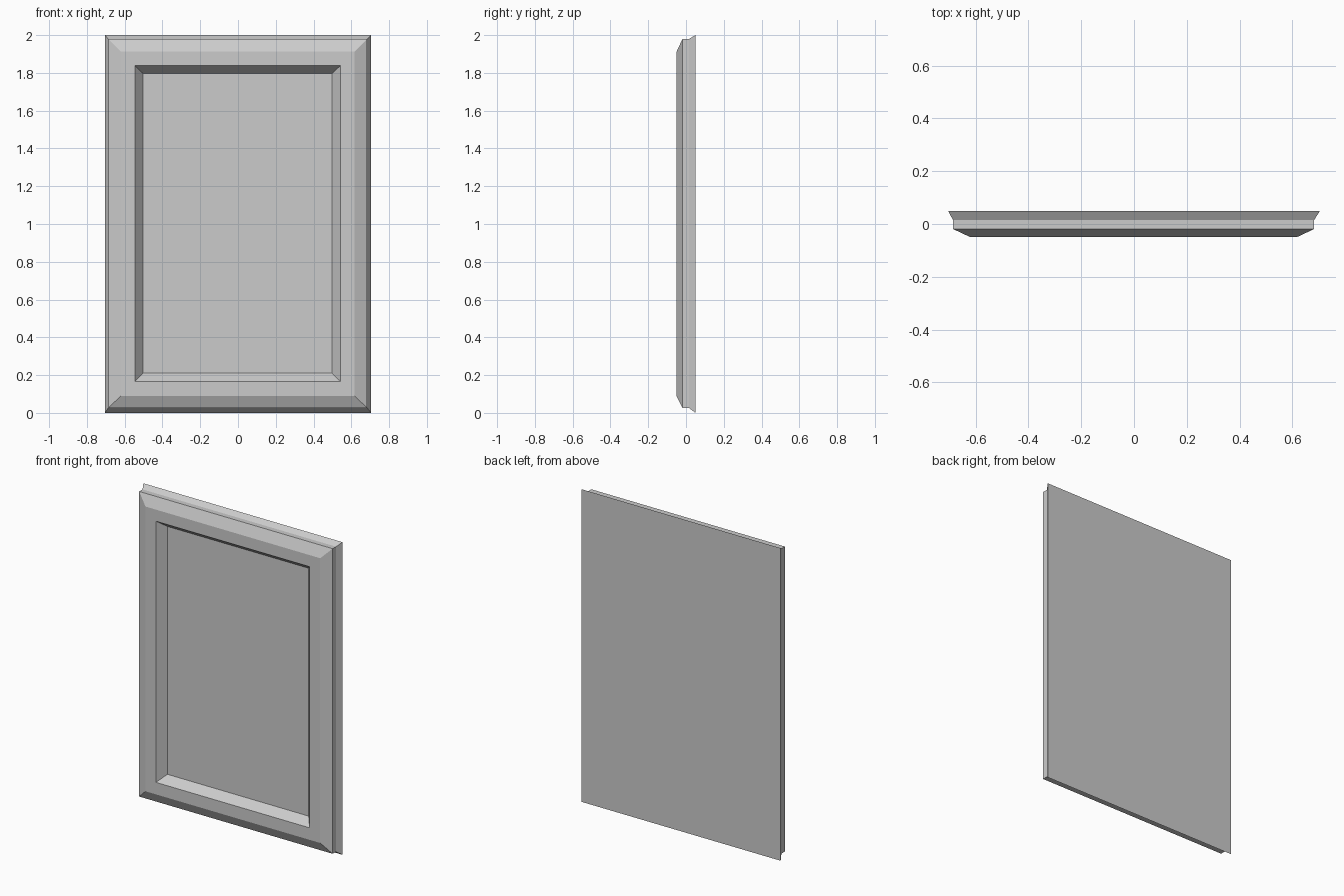
import bpy
import bmesh

default_cube = bpy.data.objects.get("Cube")
if default_cube:
    bpy.data.objects.remove(default_cube, do_unlink=True)

# Single grey finish
grey = bpy.data.materials.new("plain grey")
grey.use_nodes = True
colour = (0.6, 0.6, 0.6, 1.0)
grey.diffuse_color = colour
grey.node_tree.nodes["Principled BSDF"].inputs["Base Color"].default_value = colour


def add_ring(bm, left, right, bottom, top, y):
    """One rectangular loop of the moulding, parallel to the front."""
    corners = [(left, bottom), (right, bottom), (right, top), (left, top)]
    return [bm.verts.new((x, y, z)) for x, z in corners]


# Moulding steps from the back edge to the recessed centre:
# left, right, bottom, top, depth
steps = [
    (-0.705, 0.705, 0.0, 2.0, 0.05),       # flared back edge
    (-0.686, 0.683, 0.027, 1.979, 0.015),  # side groove
    (-0.686, 0.683, 0.027, 1.979, -0.019), # straight side
    (-0.62, 0.617, 0.09, 1.912, -0.05),    # chamfered front
    (-0.546, 0.542, 0.167, 1.838, -0.05),  # flat frame
    (-0.502, 0.498, 0.21, 1.796, 0.003),   # sloped recess
]

bm = bmesh.new()
rings = [add_ring(bm, *step) for step in steps]
for outer, inner in zip(rings, rings[1:]):
    for i in range(4):
        j = (i + 1) % 4
        bm.faces.new((outer[i], outer[j], inner[j], inner[i]))

# Back sheet and centre panel
bm.faces.new(reversed(rings[0]))
bm.faces.new(rings[-1])
bmesh.ops.recalc_face_normals(bm, faces=bm.faces)

mesh = bpy.data.meshes.new("framed_panel")
bm.to_mesh(mesh)
bm.free()
mesh.materials.append(grey)
panel = bpy.data.objects.new("framed_panel", mesh)
bpy.context.collection.objects.link(panel)
